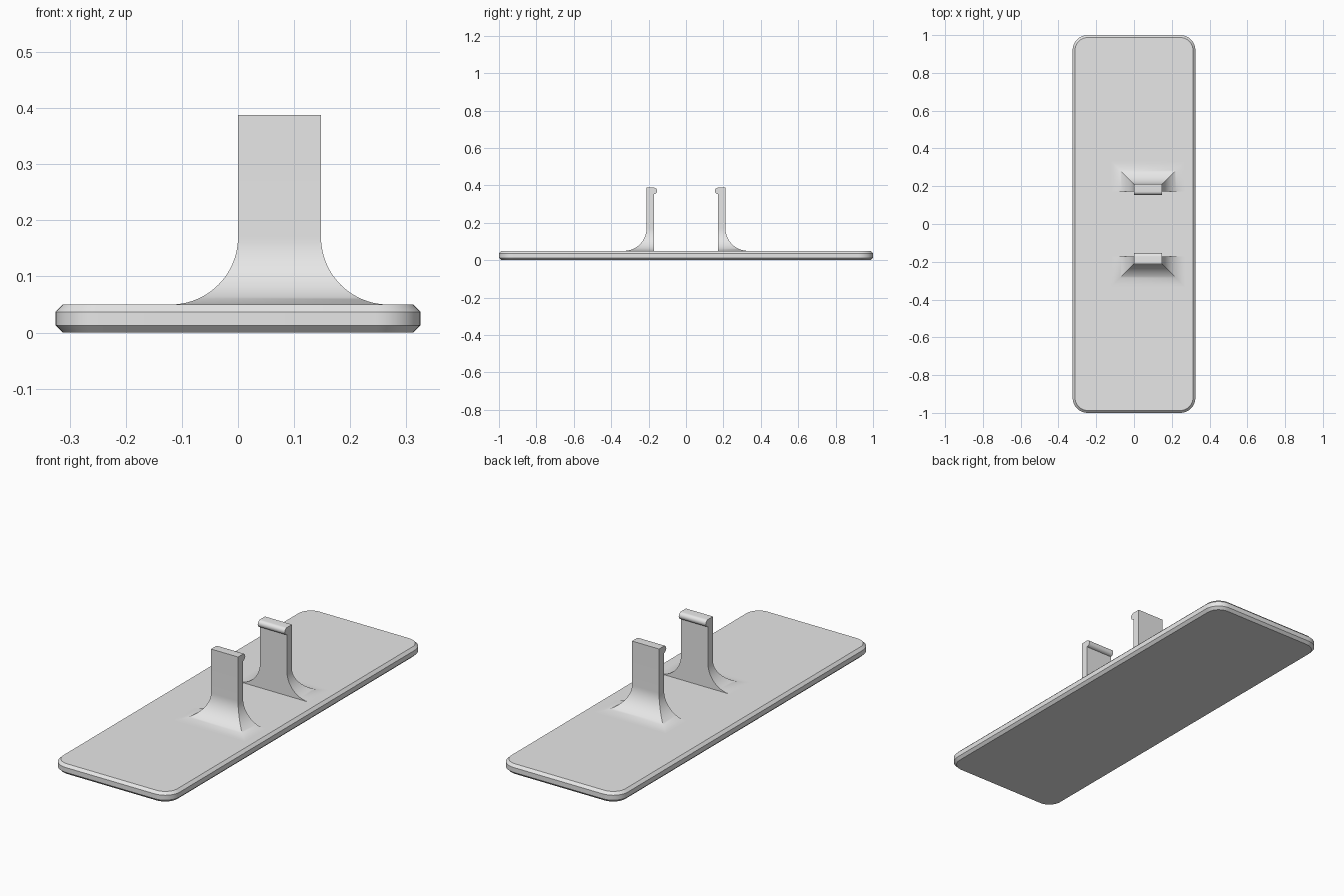
import bpy
import bmesh
from math import sin, cos, pi, radians

cube = bpy.data.objects.get("Cube")
if cube:
    bpy.data.objects.remove(cube, do_unlink=True)

grey = bpy.data.materials.new("plain grey")
grey.use_nodes = True
COLOUR = (0.8, 0.8, 0.8, 1)
grey.diffuse_color = COLOUR
grey.node_tree.nodes["Principled BSDF"].inputs["Base Color"].default_value = COLOUR


def finish(bm, name):
    """Turn a bmesh into a smooth-shaded object with sharp edges kept."""
    bmesh.ops.recalc_face_normals(bm, faces=bm.faces)
    mesh = bpy.data.meshes.new(name)
    bm.to_mesh(mesh)
    bm.free()
    mesh.materials.append(grey)
    obj = bpy.data.objects.new(name, mesh)
    bpy.context.collection.objects.link(obj)
    bpy.ops.object.select_all(action='DESELECT')
    obj.select_set(True)
    bpy.context.view_layer.objects.active = obj
    bpy.ops.object.shade_smooth_by_angle(angle=radians(30))
    return obj


# Base plate: rounded corners, chamfered top and bottom rims
BASE_TOP = 0.05
bm = bmesh.new()
bmesh.ops.create_cube(bm, size=1)
for v in bm.verts:
    v.co = (v.co.x * 0.65, v.co.y * 2, (v.co.z + 0.5) * BASE_TOP)
upright = [e for e in bm.edges if abs(e.verts[0].co.z - e.verts[1].co.z) > 0.01]
bmesh.ops.bevel(bm, geom=upright, offset=0.08, offset_type='OFFSET',
                segments=10, profile=0.5, affect='EDGES')
rims = [e for e in bm.edges if abs(e.verts[0].co.z - e.verts[1].co.z) < 0.001]
bmesh.ops.bevel(bm, geom=rims, offset=0.013, offset_type='OFFSET',
                segments=1, affect='EDGES')
finish(bm, "base_plate")

# Clip dimensions
X0, X1 = 0.0, 0.148
INNER, OUTER = 0.172, 0.211
FLARE = 0.12
TOP, LIP = 0.388, 0.0175


def clip(name, side):
    bm = bmesh.new()

    def ring(z, o):
        outline = [(X0 - o, INNER), (X1 + o, INNER),
                   (X1 + o, OUTER + o), (X0 - o, OUTER + o)]
        return [bm.verts.new((x, side * y, z)) for x, y in outline]

    # Stem flaring out in a quarter circle on three sides
    steps = 20
    rings = [ring(BASE_TOP - 0.01, FLARE)]
    for i in range(steps + 1):
        a = pi / 2 * i / steps
        rings.append(ring(BASE_TOP + FLARE * (1 - cos(a)), FLARE * (1 - sin(a))))
    rings.append(ring(TOP - 2 * LIP, 0))
    bm.faces.new(rings[0])
    for low, high in zip(rings, rings[1:]):
        for k in range(4):
            j = (k + 1) % 4
            bm.faces.new((low[k], low[j], high[j], high[k]))

    # Head with a rounded lip facing inwards
    profile = []
    for i in range(13):
        a = pi * i / 12
        profile.append((INNER - LIP * sin(a), TOP - LIP - LIP * cos(a)))
    profile += [(OUTER, TOP), (OUTER, TOP - 2 * LIP)]
    left, right = [[bm.verts.new((x, side * y, z)) for y, z in profile]
                   for x in (X0, X1)]
    for k in range(len(profile) - 1):
        bm.faces.new((left[k], left[k + 1], right[k + 1], right[k]))
    bm.faces.new(left)
    bm.faces.new(right)
    bmesh.ops.remove_doubles(bm, verts=bm.verts, dist=0.0001)
    finish(bm, name)


for name, side in (("front_clip", -1), ("back_clip", 1)):
    clip(name, side)
